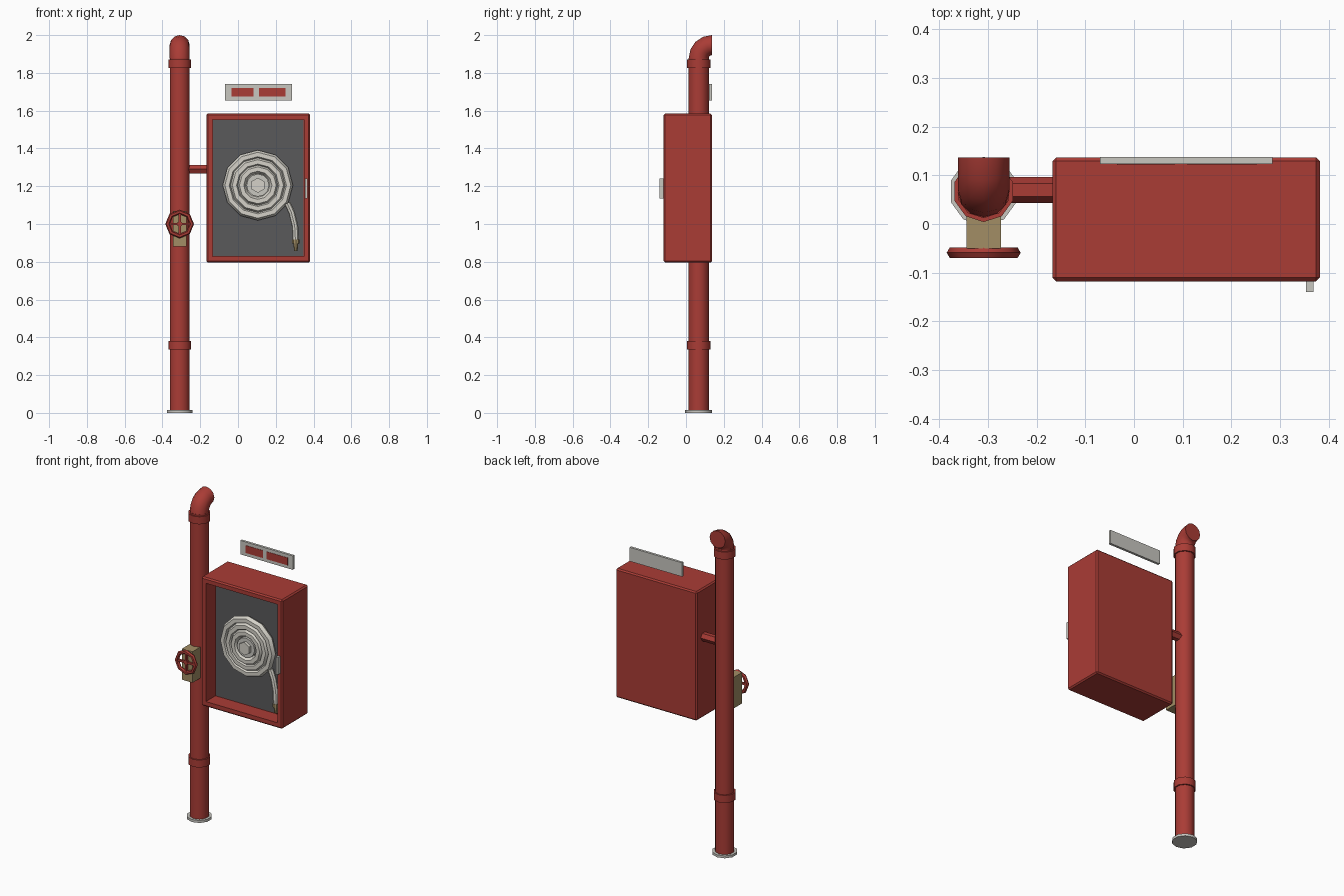
import bpy, bmesh, math
from mathutils import Vector

if "Cube" in bpy.data.objects:
    bpy.data.objects.remove(bpy.data.objects["Cube"])


def mat(name, r, g, b):
    m = bpy.data.materials.new(name)
    m.diffuse_color = (r, g, b, 1)
    m.use_nodes = True
    m.node_tree.nodes["Principled BSDF"].inputs["Base Color"].default_value = m.diffuse_color
    return m


RED = mat("red_paint", 0.40, 0.045, 0.036)
GREY = mat("light_grey", 0.58, 0.57, 0.53)
HOSE = mat("hose_white", 0.66, 0.64, 0.58)
DARK = mat("dark_panel", 0.10, 0.10, 0.105)
BRASS = mat("brass", 0.36, 0.27, 0.13)
PX, PY = -0.309, 0.067          # riser pipe axis
RX, RZ = 0.105, 1.205           # hose reel axis


def finish(o, name, m, smooth=True):
    o.name = name
    o.data.materials.append(m)
    if smooth:
        bpy.ops.object.shade_smooth_by_angle(angle=math.radians(40))
    return o


def cyl(name, m, loc, r, depth, n=10, rot=(0, 0, 0), r2=None, smooth=True):
    bpy.ops.mesh.primitive_cone_add(vertices=n, radius1=r, radius2=r if r2 is None else r2,
                                    depth=depth, location=loc, rotation=rot)
    return finish(bpy.context.object, name, m, smooth)


def box(name, m, x, y, z):
    bpy.ops.mesh.primitive_cube_add(size=1, location=[(a + b) / 2 for a, b in (x, y, z)])
    o = bpy.context.object
    for i, (a, b) in enumerate((x, y, z)):
        o.scale[i] = b - a
    return finish(o, name, m, False)


def torus(name, m, loc, R, r, n, k, smooth=True):
    bpy.ops.mesh.primitive_torus_add(major_radius=R, minor_radius=r, major_segments=n,
                                     minor_segments=k, location=loc,
                                     rotation=(math.pi / 2, 0, 0))
    return finish(bpy.context.object, name, m, smooth)


def tube(name, m, pts, r, n):
    """Sweep a circle along a path lying in a vertical plane."""
    pts = [Vector(p) for p in pts]
    side = (pts[1] - pts[0]).cross(pts[-1] - pts[0]).normalized()
    bm = bmesh.new()
    rings = []
    for i, p in enumerate(pts):
        t = (pts[min(i + 1, len(pts) - 1)] - pts[max(i - 1, 0)]).normalized()
        if name == "top_elbow" and i == 0:
            t = Vector((0, 0, 1))
        if name == "top_elbow" and i == len(pts) - 1:
            t = Vector((0, 1, 0))
        u = side.cross(t)
        rings.append([bm.verts.new(p + r * (math.cos(a) * u + math.sin(a) * side))
                      for a in (2 * math.pi * j / n for j in range(n))])
    for a, b in zip(rings, rings[1:]):
        for j in range(n):
            bm.faces.new((a[j], a[(j + 1) % n], b[(j + 1) % n], b[j]))
    bm.faces.new(rings[0])
    bm.faces.new(rings[-1])
    bmesh.ops.recalc_face_normals(bm, faces=bm.faces)
    me = bpy.data.meshes.new(name)
    bm.to_mesh(me)
    bm.free()
    o = bpy.data.objects.new(name, me)
    bpy.context.collection.objects.link(o)
    bpy.ops.object.select_all(action='DESELECT')
    o.select_set(True)
    bpy.context.view_layer.objects.active = o
    return finish(o, name, m)


# Riser pipe with floor flange, collars, elbow and branch
cyl("riser_pipe", RED, (PX, PY, 0.945), 0.055, 1.87)
cyl("floor_flange", GREY, (PX, PY, 0.0075), 0.071, 0.015)
for i, z in enumerate((0.358, 1.848)):
    cyl(f"pipe_collar_{i + 1}", RED, (PX, PY, z), 0.063, 0.046)
bend = 0.07
arc = [(PX, PY + bend * (1 - math.cos(a)), 1.877 + bend * math.sin(a))
       for a in (math.pi / 2 * i / 4 for i in range(5))]
tube("top_elbow", RED, arc, 0.053, 12)
cyl("branch_pipe", RED, (-0.235, 0.07, 1.29), 0.027, 0.15, 6, (0, math.pi / 2, 0))

# Valve body and handwheel
box("valve_body", BRASS, (-0.344, -0.273), (-0.05, 0.06), (0.88, 1.07))
WZ = 1.0
torus("handwheel_rim", RED, (PX, -0.059, WZ), 0.064, 0.012, 8, 6)
box("handwheel_spoke_across", RED, (PX - 0.062, PX + 0.062), (-0.065, -0.053), (WZ - 0.006, WZ + 0.006))
box("handwheel_spoke_upright", RED, (PX - 0.006, PX + 0.006), (-0.0645, -0.0535), (WZ - 0.062, WZ + 0.062))
cyl("handwheel_hub", RED, (PX, -0.056, WZ), 0.014, 0.022, 8, (math.pi / 2, 0, 0))

# Cabinet: bevelled box with a recessed front and a dark back panel
cab = box("cabinet", RED, (-0.168, 0.382), (-0.118, 0.137), (0.795, 1.585))
bpy.ops.object.transform_apply(location=True, rotation=True, scale=True)
cab.data.materials.append(DARK)
bm = bmesh.new()
bm.from_mesh(cab.data)
bmesh.ops.bevel(bm, geom=bm.edges[:], offset=0.008, segments=1, affect='EDGES')
front = min(bm.faces, key=lambda f: f.normal.y * f.calc_area())
bmesh.ops.inset_region(bm, faces=[front], thickness=0.035)
back = bmesh.ops.extrude_discrete_faces(bm, faces=[front])["faces"][0]
bmesh.ops.translate(bm, verts=back.verts, vec=(0, 0.093, 0))
bmesh.ops.inset_region(bm, faces=[back], thickness=0.003)
back.material_index = 1
bm.to_mesh(cab.data)
bm.free()
box("door_handle", GREY, (0.354, 0.369), (-0.14, -0.116), (1.135, 1.24))

# Coiled hose on its reel
turn = (math.pi / 2, 0, 0)
cyl("reel_drum", HOSE, (RX, -0.038, RZ), 0.165, 0.03, 12, turn)
for i, R in enumerate((0.163, 0.124, 0.086)):
    torus(f"hose_coil_{i + 1}", HOSE, (RX, -0.052 - 0.004 * i, RZ), R, 0.023, 12, 6)
cyl("reel_collar", GREY, (RX, -0.06, RZ), 0.06, 0.03, 12, turn)
cyl("reel_hub", HOSE, (RX, -0.07, RZ), 0.04, 0.044, 6, turn)

# Hose tail and nozzle
tail = [(0.262, -0.06, 1.11), (0.285, -0.064, 1.06), (0.302, -0.068, 0.99), (0.306, -0.07, 0.915)]
tube("hose_tail", HOSE, tail, 0.017, 8)
cyl("nozzle_collar", BRASS, (0.306, -0.07, 0.907), 0.019, 0.022, 8)
cyl("nozzle", BRASS, (0.306, -0.07, 0.88), 0.009, 0.044, 8, r2=0.014)

# Sign above the cabinet with two plain red plates
box("sign_board", GREY, (-0.07, 0.285), (0.123, 0.138), (1.655, 1.74))
for i, x in enumerate(((-0.035, 0.083), (0.11, 0.252))):
    box(f"sign_plate_{i + 1}", RED, x, (0.121, 0.124), (1.674, 1.72))
